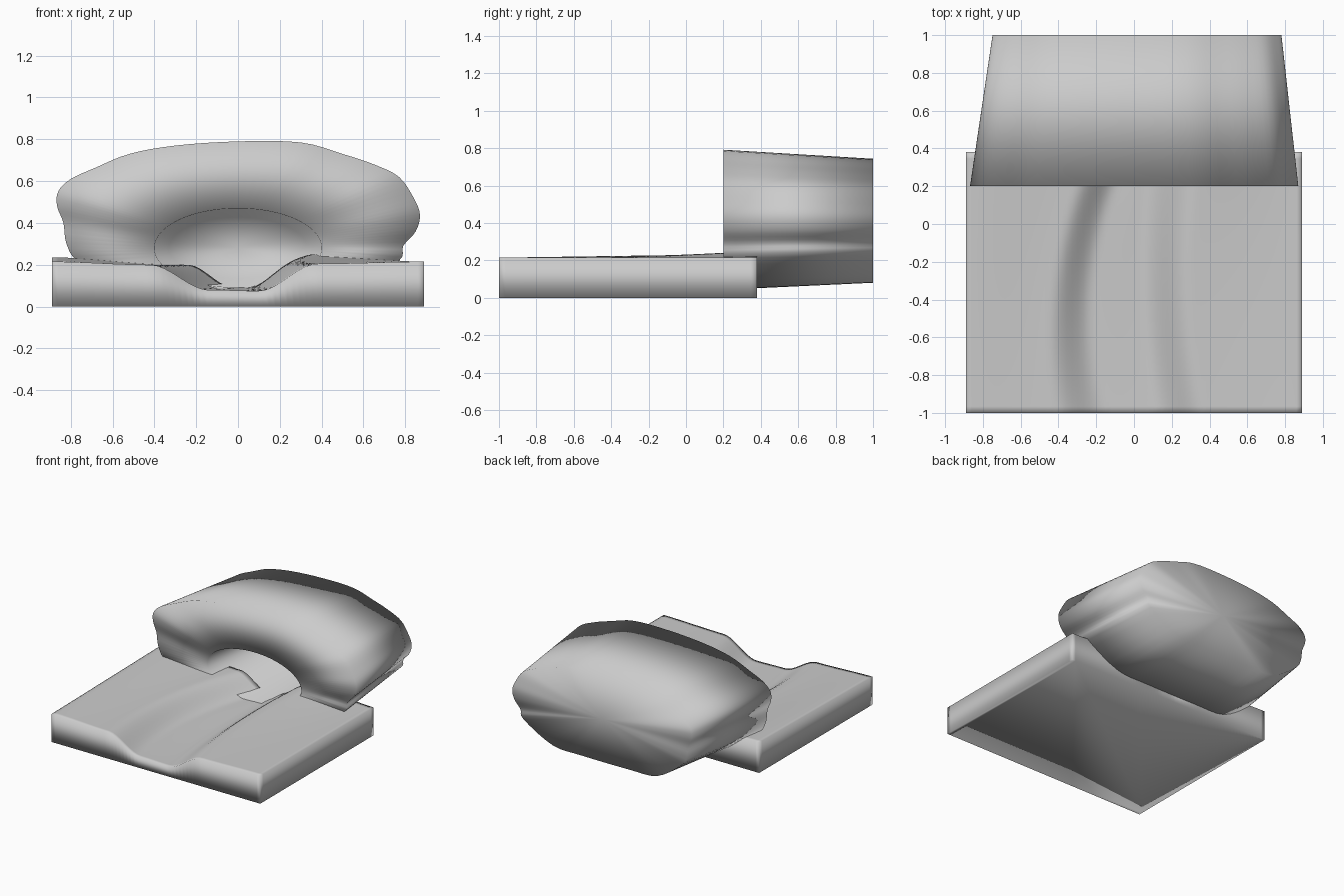
import bpy, math
from mathutils import Vector

if "Cube" in bpy.data.objects:
    bpy.data.objects.remove(bpy.data.objects["Cube"])


def make_object(name, verts, faces):
    mesh = bpy.data.meshes.new(name)
    mesh.from_pydata(verts, [], faces)
    mesh.update()
    obj = bpy.data.objects.new(name, mesh)
    bpy.context.collection.objects.link(obj)
    for p in mesh.polygons:
        p.use_smooth = True
    return obj


def profile_height(points, x):
    # Eased interpolation along an (x, z) profile
    for (x0, z0), (x1, z1) in zip(points, points[1:]):
        if x <= x1 + 1e-6:
            t = (x - x0) / (x1 - x0)
            t = t * t * (3 - 2 * t)
            return z0 + (z1 - z0) * t
    return points[-1][1]


# Ground slab: three cross-sections of the winding channel, blended along y
FRONT = [(-0.89, .215), (-0.42, .20), (-0.14, .08), (0.10, .075), (0.38, .205), (0.89, .215)]
MIDDLE = [(-0.89, .225), (-0.43, .20), (-0.21, .08), (0.03, .075), (0.30, .22), (0.89, .215)]
BACK = [(-0.89, .235), (-0.24, .20), (-0.02, .09), (0.06, .10), (0.36, .25), (0.89, .215)]
NX, NY = 60, 40


def ground_height(x, y):
    t = (y + 1) / 1.38
    w = ((1 - t) * (1 - 2 * t), 4 * t * (1 - t), t * (2 * t - 1))
    pts = [tuple(sum(wi * s[k][c] for wi, s in zip(w, (FRONT, MIDDLE, BACK)))
                 for c in (0, 1)) for k in range(6)]
    return profile_height(pts, x)


def idx(i, j):
    return j * (NX + 1) + i


verts, faces = [], []
for j in range(NY + 1):
    y = -1 + 1.38 * j / NY
    for i in range(NX + 1):
        x = -0.89 + 1.78 * i / NX
        verts.append((x, y, ground_height(x, y)))
for j in range(NY):
    for i in range(NX):
        faces.append((idx(i, j), idx(i + 1, j), idx(i + 1, j + 1), idx(i, j + 1)))
# Skirt around the border and one flat underside
border = ([idx(i, 0) for i in range(NX)] + [idx(NX, j) for j in range(NY)]
          + [idx(i, NY) for i in range(NX, 0, -1)] + [idx(0, j) for j in range(NY, 0, -1)])
low = len(verts)
verts += [(verts[b][0], verts[b][1], 0) for b in border]
n = len(border)
for k in range(n):
    m = (k + 1) % n
    faces.append((border[k], low + k, low + m, border[m]))
faces.append(tuple(low + k for k in range(n - 1, -1, -1)))
make_object("ground_slab", verts, faces)

# Cave rock: lumpy outline extruded with taper, elliptical tunnel in the front
OUTLINE = [(0.87, .44), (0.84, .52), (0.77, .62), (0.65, .68), (0.50, .73), (0.30, .785),
           (0.0, .79), (-0.30, .77), (-0.52, .73), (-0.68, .665), (-0.80, .61), (-0.86, .55),
           (-0.865, .48), (-0.835, .40), (-0.82, .30), (-0.76, .21), (-0.53, .06),
           (-0.25, .045), (0.2, .045), (0.48, .06), (0.76, .21), (0.79, .29), (0.85, .36)]
STEPS = 4


def closed_spline(pts):
    out = []
    c = len(pts)
    for k in range(c):
        a, b, d, e = (Vector(pts[(k + o) % c]) for o in (-1, 0, 1, 2))
        for s in range(STEPS):
            t = s / STEPS
            out.append(0.5 * (2 * b + (d - a) * t + (2 * a - 5 * b + 4 * d - e) * t * t
                              + (3 * b - a - 3 * d + e) * t ** 3))
    return out


curve = closed_spline(OUTLINE)
n = len(curve)


def hole_ring(rx, rz, y):
    ring = []
    for p in curve:
        a = math.atan2((p.y - .28) / .19, p.x / .4)
        ring.append((rx * math.cos(a), y, .28 + rz * math.sin(a)))
    return ring


rings = [
    [(p.x * .88 + .015, 1.0, .41 + (p.y - .415) * .885) for p in curve],
    [(p.x, 0.2, p.y) for p in curve],
    hole_ring(.40, .19, .2),
    hole_ring(.33, .147, .75),
]
verts = [v for r in rings for v in r]
faces = []
for r in range(len(rings) - 1):
    for k in range(n):
        m = (k + 1) % n
        faces.append((r * n + k, r * n + m, (r + 1) * n + m, (r + 1) * n + k))
# Back cap and tunnel end
back_c, end_c = len(verts), len(verts) + 1
verts += [(0.015, 1.0, .41), (0, .75, .28)]
last = (len(rings) - 1) * n
for k in range(n):
    m = (k + 1) % n
    faces.append((back_c, m, k))
    faces.append((end_c, last + k, last + m))
make_object("cave_rock", verts, faces)
